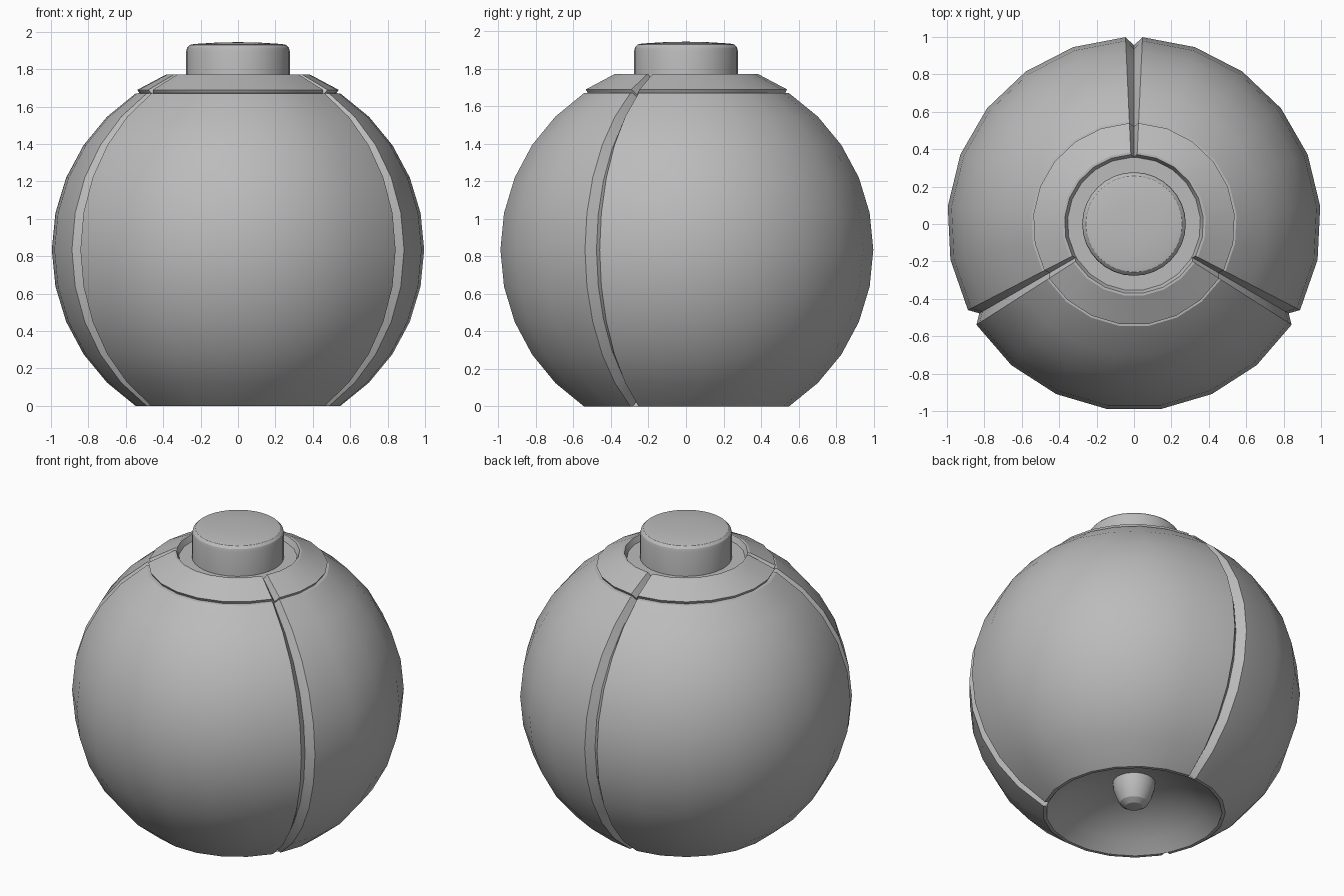
import bpy, bmesh
from math import sin, cos, radians, pi

cube = bpy.data.objects.get("Cube")
if cube:
    bpy.data.objects.remove(cube)

grey = bpy.data.materials.new("plain_grey")
grey.use_nodes = True
colour = (0.5, 0.5, 0.5, 1)
grey.diffuse_color = colour
grey.node_tree.nodes["Principled BSDF"].inputs["Base Color"].default_value = colour

CENTRE = 0.835


def lathe(name, profile, angles, groove=()):
    """Turn (radius, z, groove scale) points about z; grooves shrink toward the ball centre."""
    bm = bmesh.new()
    rings = []
    for r, z, scale in profile:
        if r == 0:
            rings.append([bm.verts.new((0, 0, z))] * len(angles))
            continue
        ring = []
        for i, a in enumerate(angles):
            k = scale if i in groove else 1
            ring.append(bm.verts.new((r * k * cos(a), r * k * sin(a),
                                      CENTRE + (z - CENTRE) * k)))
        rings.append(ring)
    n = len(angles)
    for low, high in zip(rings, rings[1:]):
        for i in range(n):
            j = (i + 1) % n
            corners = [low[i], low[j], high[j], high[i]]
            bm.faces.new(list(dict.fromkeys(corners)))
    bmesh.ops.recalc_face_normals(bm, faces=bm.faces)
    mesh = bpy.data.meshes.new(name)
    bm.to_mesh(mesh)
    bm.free()
    mesh.materials.append(grey)
    obj = bpy.data.objects.new(name, mesh)
    bpy.context.collection.objects.link(obj)
    bpy.ops.object.select_all(action="DESELECT")
    obj.select_set(True)
    bpy.context.view_layer.objects.active = obj
    bpy.ops.object.shade_smooth_by_angle(angle=radians(24))
    return obj


def plain(points):
    return [(r, z, 1) for r, z in points]


def circle(n):
    return [2 * pi * i / n for i in range(n)]


# Three seven-sided panels with a V groove between each pair
angles, groove = [], []
for panel in range(3):
    middle = -90 + 120 * panel
    angles += [radians(middle - 57.4 + 114.8 * i / 7) for i in range(8)]
    groove.append(len(angles))
    angles.append(radians(middle + 60))

# Ball shell, cut flat at the bottom and the top
LAT = 56.6
ball = [(0.53, 0.0, 0.955)]
for i in range(11):
    lat = radians(-LAT + 2 * LAT * i / 10)
    ball.append((cos(lat), CENTRE + sin(lat), 0.955))

# Collar with a shallow recess for the button
collar = [(r, z, 0.965) for r, z in
          [(0.53, 1.672), (0.54, 1.69), (0.385, 1.772), (0.372, 1.772)]]
recess = plain([(0.356, 1.737), (0, 1.737)])
lathe("grooved_ball_shell", ball + collar + recess, angles, groove)

# Round button with a softened rim and slightly domed top
lathe("top_button", plain([
    (0, 1.70), (0.277, 1.70), (0.277, 1.895), (0.272, 1.915),
    (0.258, 1.93), (0.235, 1.935), (0.12, 1.942), (0, 1.945)]), circle(32))

# Hollow underside with a rounded peg hanging from its middle
lathe("hollow_underside", plain([
    (0.53, 0), (0.45, 0.07), (0.35, 0.13), (0.25, 0.17),
    (0.13, 0.2), (0, 0.205)]), circle(36))
lathe("underside_peg", plain([
    (0, 0.22), (0.13, 0.22), (0.125, 0.16), (0.105, 0.1), (0.085, 0.06),
    (0.05, 0.037), (0, 0.03)]), circle(24))
